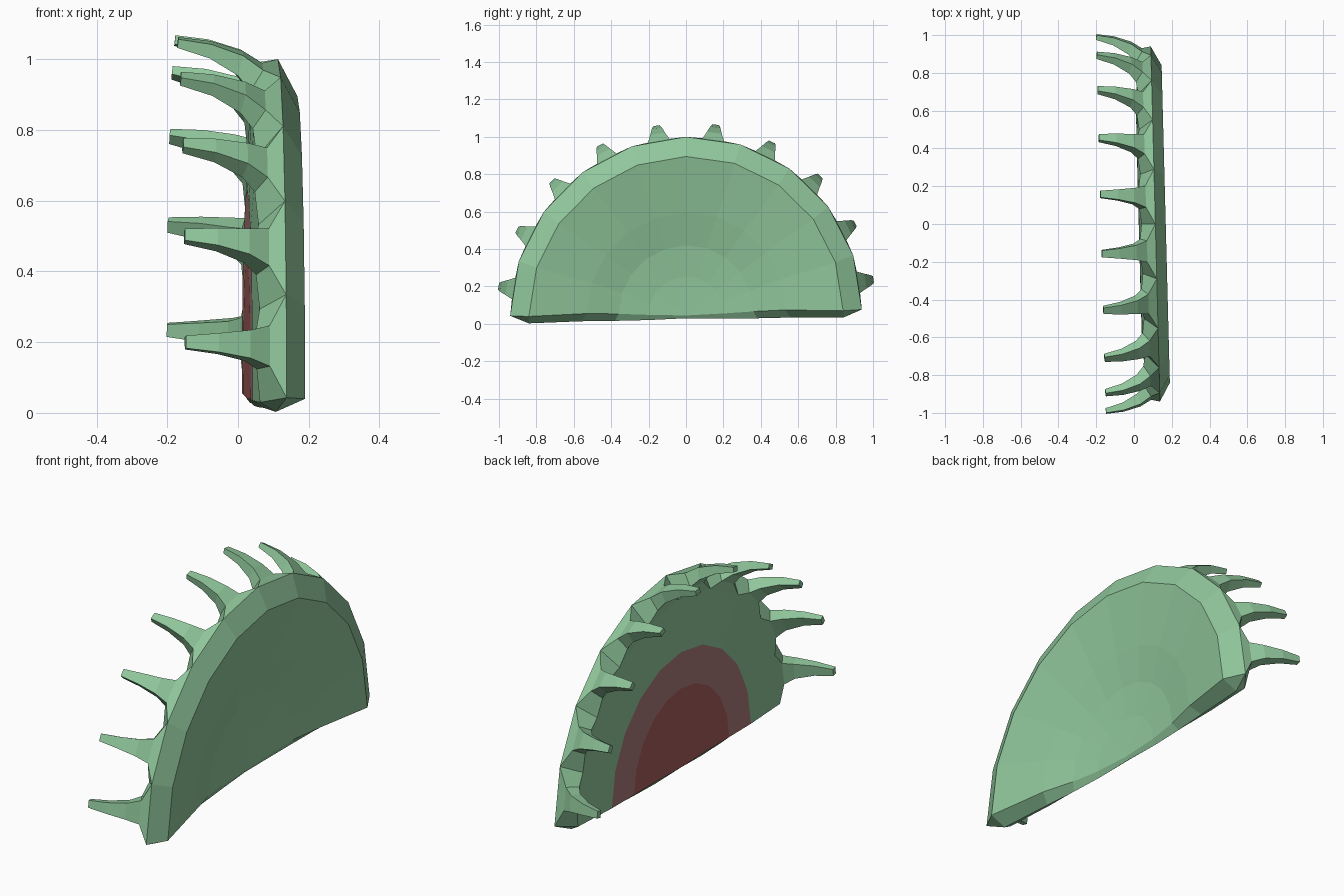
import bpy, bmesh
from math import sin, cos, pi

if "Cube" in bpy.data.objects:
    bpy.data.objects.remove(bpy.data.objects["Cube"])

N = 10            # rim segments, one spine on each
Z0 = 0.06         # height of the half-disc centre


def place(x, y, z):
    """Apply the slight lean of the whole leaf."""
    return (x - 0.026 * y, y, z + 0.018 * y)


def polar(x, r, a, z0=Z0):
    return place(x, r * cos(a), z0 + r * sin(a))


bm = bmesh.new()


def arc(x, r, z0=Z0):
    return [bm.verts.new(polar(x, r, pi * i / N, z0)) for i in range(N + 1)]


def bridge(a, b, mat=0):
    for i in range(len(a) - 1):
        f = bm.faces.new((a[i], a[i + 1], b[i + 1], b[i]))
        f.material_index = mat


def fan(centre, ring, mat=0):
    for i in range(len(ring) - 1):
        bm.faces.new((centre, ring[i], ring[i + 1])).material_index = mat


# Concave back of the leaf, widening from the centre
back_c = bm.verts.new(place(0.05, 0, 0.045))
back = [arc(x, r, z) for x, r, z in
        ((0.055, 0.2, 0.052), (0.072, 0.36, 0.06), (0.112, 0.53, 0.065), (0.168, 0.84, 0.055))]
fan(back_c, back[0])
for a, b in zip(back, back[1:]):
    bridge(a, b)

# Nearly flat inner face with two red zones
front_c = bm.verts.new(place(0.025, 0, 0.04))
front = [arc(x, r, 0.045) for x, r in
         ((0.025, 0.2), (0.025, 0.4), (0.026, 0.585), (0.04, 0.85))]
fan(front_c, front[0], 2)
for a, b, m in zip(front, front[1:], (2, 1, 0)):
    bridge(a, b, m)

# Thick rim
rim = arc(0.113, 0.94)
bridge(back[-1], rim)

# Spines: each rim segment narrows to a base, then tapers and curls inward
# (x, radius) of inner edge, (x, radius) of outer edge, half width
SECTIONS = (
    ((0.030, 0.875), (0.066, 0.935), 0.058),
    ((-0.005, 0.915), (0.010, 0.972), 0.040),
    ((-0.085, 0.962), (-0.080, 1.002), 0.027),
    ((-0.176, 0.990), (-0.173, 1.015), 0.018),
)
for i in range(N):
    a = pi * (i + 0.5) / N
    loop = [rim[i], rim[i + 1], front[-1][i + 1], front[-1][i]]
    for (xi, ri), (xo, ro), w in SECTIONS:
        new = [bm.verts.new(polar(x, r, a + s * w / r)) for x, r, s in
               ((xo, ro, -1), (xo, ro, 1), (xi, ri, 1), (xi, ri, -1))]
        for k in range(4):
            j = (k + 1) % 4
            bm.faces.new((loop[k], loop[j], new[j], new[k]))
        loop = new
    bm.faces.new(loop)

# Keel along the straight lower edge
keel_c = bm.verts.new(place(0.038, 0, 0.03))
for end, s in ((0, 1), (N, -1)):
    keel = [keel_c] + [bm.verts.new(place(x, s * r, z)) for x, r, z in
                       ((0.04, 0.2, 0.024), (0.048, 0.38, 0.023),
                        (0.06, 0.56, 0.024), (0.085, 0.84, 0.018))]
    bridge([back_c] + [ring[end] for ring in back], keel)
    bridge([front_c] + [ring[end] for ring in front], keel)
    bm.faces.new((rim[end], back[-1][end], keel[-1]))
    bm.faces.new((rim[end], keel[-1], front[-1][end]))

bmesh.ops.recalc_face_normals(bm, faces=bm.faces)
mesh = bpy.data.meshes.new("trap_leaf")
bm.to_mesh(mesh)
bm.free()

# Leaf green, pale red and deep red
for name, col in (("leaf_green", (0.28, 0.57, 0.33, 1)),
                  ("pale_red", (0.40, 0.20, 0.19, 1)),
                  ("deep_red", (0.38, 0.11, 0.11, 1))):
    m = bpy.data.materials.new(name)
    m.diffuse_color = col
    m.use_nodes = True
    m.node_tree.nodes["Principled BSDF"].inputs["Base Color"].default_value = m.diffuse_color
    mesh.materials.append(m)
leaf = bpy.data.objects.new("trap_leaf", mesh)
bpy.context.collection.objects.link(leaf)
